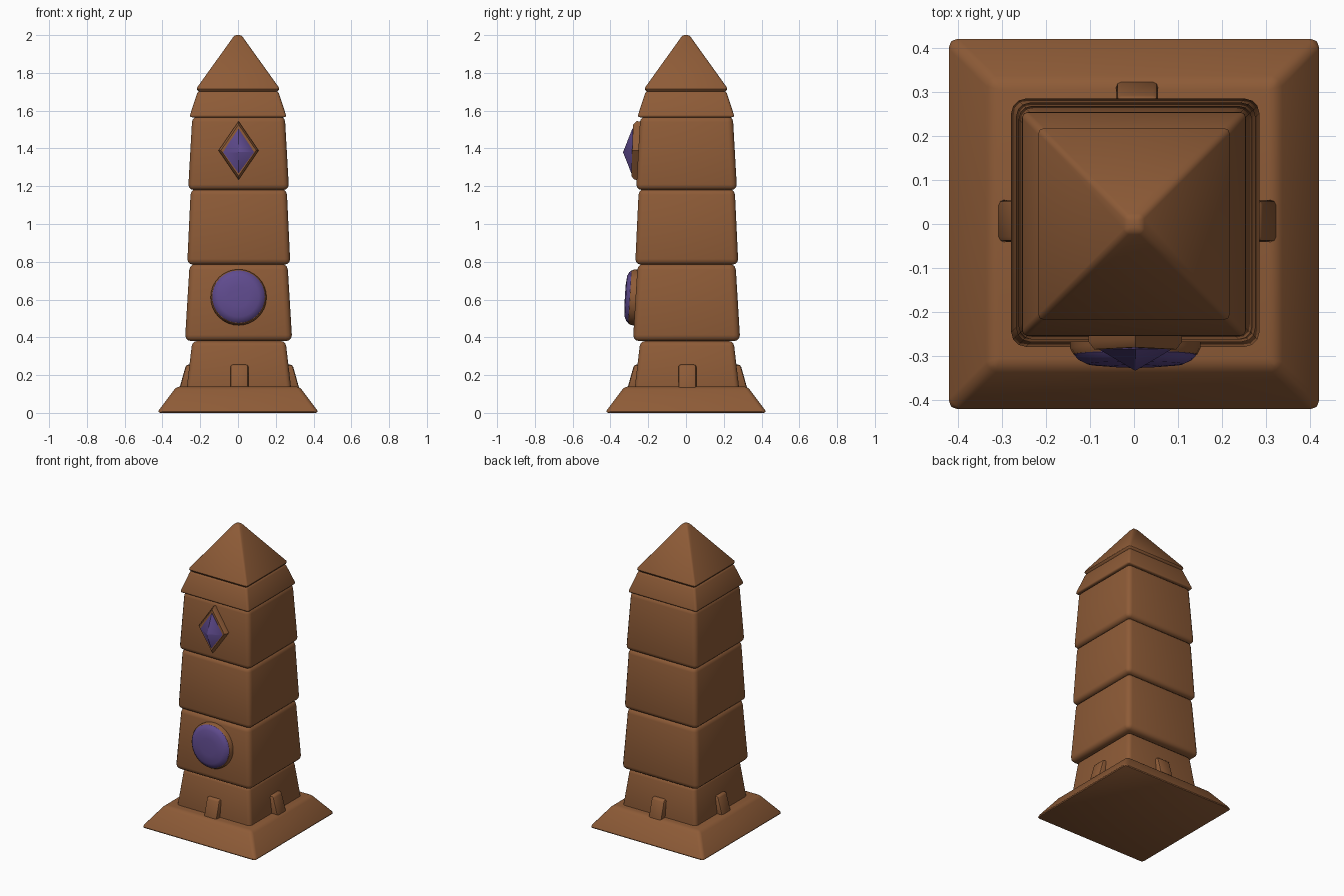
import bpy, bmesh, math
from mathutils import Matrix, Vector

if "Cube" in bpy.data.objects:
    bpy.data.objects.remove(bpy.data.objects["Cube"])


def material(name, col):
    m = bpy.data.materials.new(name)
    m.diffuse_color = (*col, 1)
    m.use_nodes = True
    m.node_tree.nodes["Principled BSDF"].inputs["Base Color"].default_value = m.diffuse_color
    return m


STONE = material("brown stone", (0.27, 0.105, 0.038))
GEM = material("purple gem", (0.115, 0.07, 0.27))


def make(name, bm, mat, bevel=0, segments=3):
    bmesh.ops.recalc_face_normals(bm, faces=bm.faces)
    me = bpy.data.meshes.new(name)
    bm.to_mesh(me)
    bm.free()
    ob = bpy.data.objects.new(name, me)
    bpy.context.collection.objects.link(ob)
    me.materials.append(mat)
    bpy.ops.object.select_all(action='DESELECT')
    ob.select_set(True)
    bpy.context.view_layer.objects.active = ob
    if bevel:
        b = ob.modifiers.new("bevel", 'BEVEL')
        b.width, b.segments, b.limit_method = bevel, segments, 'NONE'
        bpy.ops.object.modifier_apply(modifier="bevel")
    bpy.ops.object.shade_smooth_by_angle(angle=math.radians(40))
    return ob


def loft(rings):
    """Join equal-length rings of points and cap both ends."""
    bm = bmesh.new()
    vs = [[bm.verts.new(p) for p in r] for r in rings]
    n = len(vs[0])
    for a, b in zip(vs, vs[1:]):
        for i in range(n):
            bm.faces.new((a[i], a[(i + 1) % n], b[(i + 1) % n], b[i]))
    bm.faces.new(vs[0])
    bm.faces.new(vs[-1])
    return bm


def square(h, z, c=0.0):
    return [(c + sx * h, c + sy * h, z) for sx, sy in ((-1, -1), (1, -1), (1, 1), (-1, 1))]


# tapered stone courses: name, bottom half width, top half width, z range, bevel
for name, h0, h1, z0, z1, c, bev in (
        ("base_plinth", 0.43, 0.325, 0.0, 0.14, 0.0, 0.02),
        ("foot_block", 0.28, 0.247, 0.10, 0.38, 0.005, 0.025),
        ("lower_block", 0.284, 0.259, 0.38, 0.79, 0.003, 0.033),
        ("middle_block", 0.273, 0.254, 0.785, 1.185, 0.004, 0.03),
        ("upper_block", 0.267, 0.245, 1.18, 1.57, 0.003, 0.03),
        ("cap_block", 0.258, 0.212, 1.565, 1.705, 0.0, 0.014)):
    make(name, loft([square(h0, z0, c), square(h1, z1, c)]), STONE, bev)

# pyramid roof
make("roof", loft([square(0.2, 1.695), square(0.222, 1.715), square(0.018, 2.0)]), STONE, 0.01, 2)

# one small sloped peg on each side of the foot
for i in range(4):
    y0, y1 = -0.31, -0.282
    bm = loft([[(-0.048, y, z), (0.048, y, z), (0.048, -0.2, z), (-0.048, -0.2, z)]
               for y, z in ((y0 - 0.01, 0.12), (y1, 0.255))])
    bm.transform(Matrix.Translation((0.007, 0.007, 0)) @ Matrix.Rotation(i * math.pi / 2, 4, 'Z'))
    make("foot_peg_%d" % i, bm, STONE, 0.012, 2)


def ornament(name, profile, n, cz, sx, sz, mat, tilt):
    """Rings facing -y: profile is (scale, y)."""
    rings = [[(sx * s * math.cos(2 * math.pi * k / n), y, sz * s * math.sin(2 * math.pi * k / n))
              for k in range(n)] for s, y in profile]
    bm = loft(rings)
    bmesh.ops.remove_doubles(bm, verts=bm.verts, dist=1e-5)
    bm.transform(Matrix.Translation((0.003, 0, cz)) @ Matrix.Rotation(tilt, 4, 'X'))
    return make(name, bm, mat)


# round gem with its rim
TILT = -math.radians(3.5)
ornament("round_rim", [(1, -0.24), (1, -0.283), (0.95, -0.297), (0.9, -0.299)], 32, 0.595,
         0.148, 0.148, STONE, TILT)
ornament("round_gem", [(1, -0.27), (1, -0.298), (0.93, -0.309), (0.78, -0.319), (0.4, -0.324)],
         32, 0.597, 0.139, 0.139, GEM, TILT)

# diamond gem with its frame
ornament("diamond_frame", [(1, -0.235), (1, -0.268), (0.88, -0.285)], 4, 1.38,
         0.106, 0.155, STONE, -math.radians(2))
ornament("diamond_gem", [(1, -0.26), (1, -0.284), (0.01, -0.333)], 4, 1.38,
         0.084, 0.125, GEM, 0)
